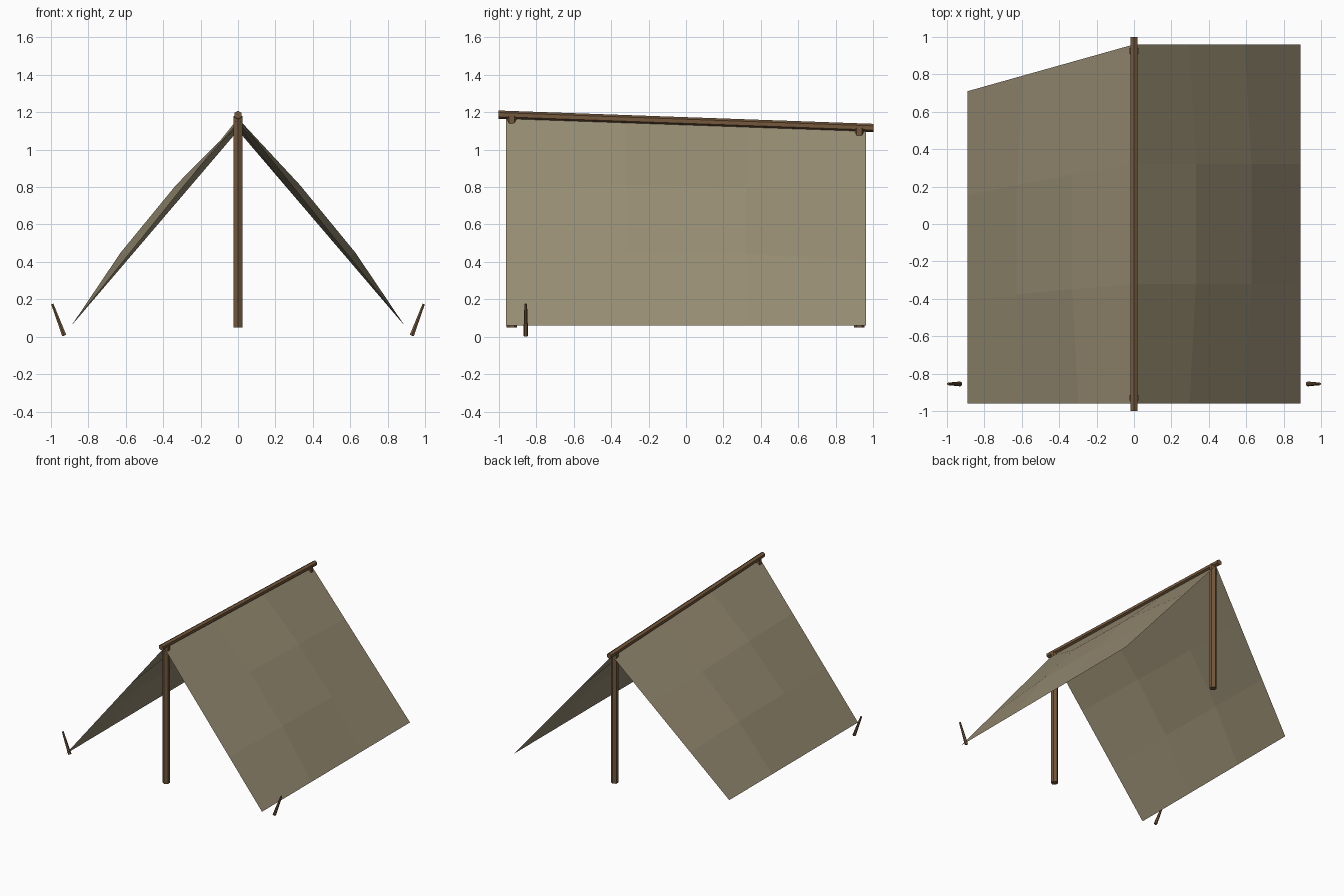
import bpy, bmesh
from mathutils import Vector

if "Cube" in bpy.data.objects:
    bpy.data.objects.remove(bpy.data.objects["Cube"])


def material(name, color):
    m = bpy.data.materials.new(name)
    m.diffuse_color = (*color, 1)
    m.use_nodes = True
    m.node_tree.nodes["Principled BSDF"].inputs["Base Color"].default_value = m.diffuse_color
    return m


CANVAS = material("canvas olive", (0.31, 0.265, 0.17))
WOOD = material("brown wood", (0.175, 0.098, 0.045))


def finish(name, bm, mat):
    mesh = bpy.data.meshes.new(name)
    bm.to_mesh(mesh)
    bm.free()
    mesh.materials.append(mat)
    obj = bpy.data.objects.new(name, mesh)
    bpy.context.collection.objects.link(obj)
    return obj


def stick(name, start, end, r1, r2, side):
    """Six-sided tapered stick with one corner row pointing along side."""
    start, end = Vector(start), Vector(end)
    axis = (end - start).normalized()
    u = Vector(side)
    u = (u - axis * u.dot(axis)).normalized()
    v = axis.cross(u)
    bm = bmesh.new()
    bmesh.ops.create_cone(bm, cap_ends=True, segments=6, radius1=r1, radius2=r2,
                          depth=(end - start).length)
    # cone corners lie on local y, which is mapped to the side direction
    mid = (start + end) / 2
    for p in bm.verts:
        x, y, z = p.co
        p.co = mid + u * y - v * x + axis * z
    bmesh.ops.recalc_face_normals(bm, faces=bm.faces)
    return finish(name, bm, WOOD)


def panel(name, side, back_low):
    """Cloth sheet of 3 x 3 facets, billowing outward in the middle."""
    bm = bmesh.new()
    top = [Vector((0, -0.96, 1.167)), Vector((0, 0.96, 1.102))]
    low = [Vector((side * 0.89, -0.96, 0.06)), Vector((side * 0.89, back_low, 0.06))]
    rows = []
    for i in range(4):
        front, back = top[0].lerp(low[0], i / 3), top[1].lerp(low[1], i / 3)
        row = []
        for j in range(4):
            p = front.lerp(back, j / 3)
            if i in (1, 2) and j in (1, 2):
                p += Vector((side * 0.034, 0, 0.028))
            row.append(bm.verts.new(p))
        rows.append(row)
    for i in range(3):
        for j in range(3):
            quad = [rows[i][j], rows[i + 1][j], rows[i + 1][j + 1], rows[i][j + 1]]
            bm.faces.new(quad if side > 0 else quad[::-1])
    return finish(name, bm, CANVAS)


# Cloth sides, the left one cut short at the back
panel("right_canvas", 1, 0.96)
panel("left_canvas", -1, 0.71)

# Sloping ridge pole and its two posts
stick("ridge_pole", (0, -1, 1.186), (0, 1, 1.115), 0.022, 0.022, (0, 0, 1))
stick("front_post", (0, -0.93, 0.05), (0, -0.93, 1.18), 0.028, 0.028, (0, 1, 0))
stick("back_post", (0, 0.925, 0.05), (0, 0.925, 1.115), 0.028, 0.028, (0, 1, 0))

# Leaning ground pegs
for name, s in (("left_peg", -1), ("right_peg", 1)):
    stick(name, (s * 0.929, -0.855, 0.006), (s * 0.993, -0.855, 0.175),
          0.013, 0.007, (0, 1, 0))
